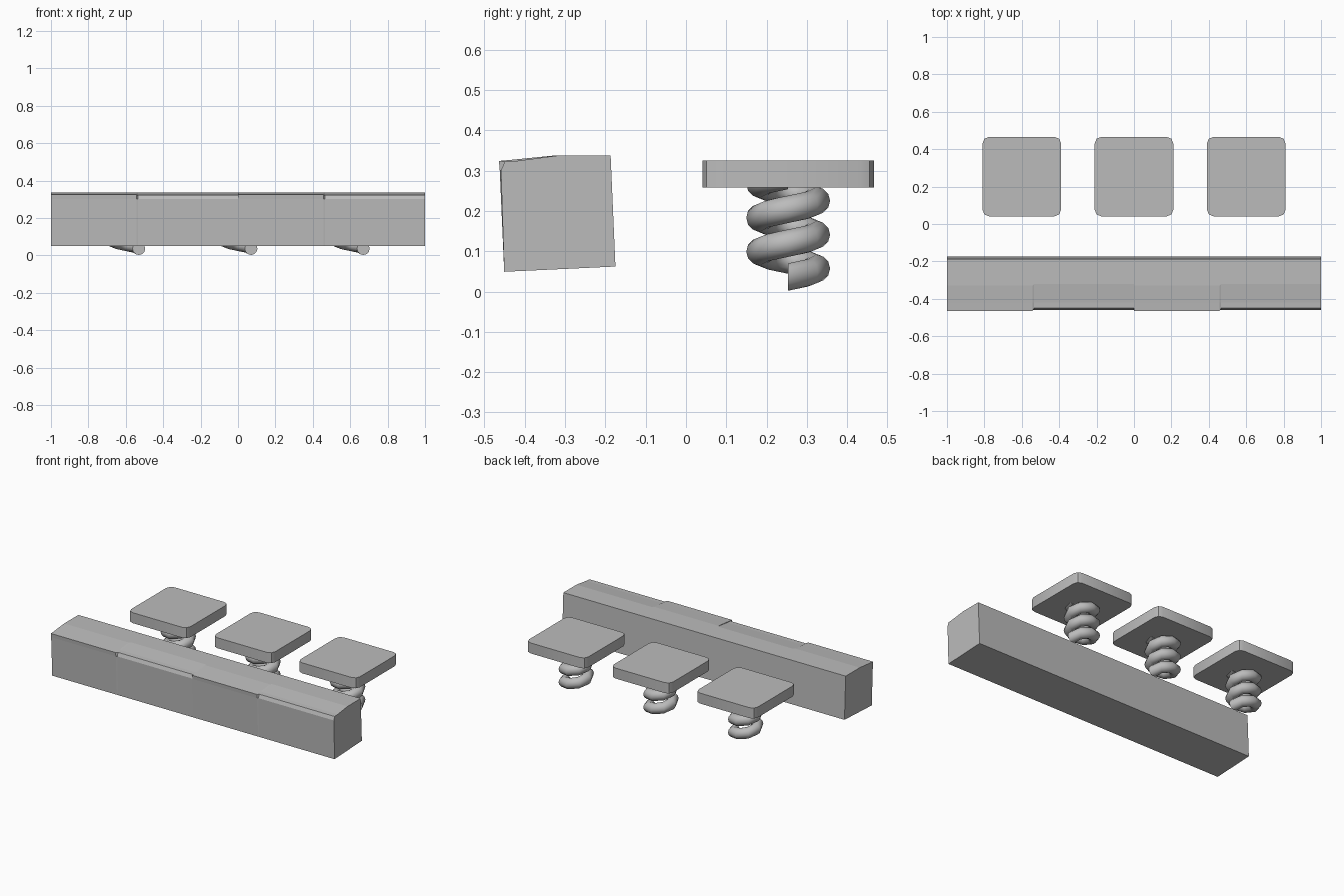
import bpy
import bmesh
from math import cos, sin, pi, radians

cube = bpy.data.objects.get("Cube")
if cube:
    bpy.data.objects.remove(cube, do_unlink=True)

grey = bpy.data.materials.new("plain grey")
grey.use_nodes = True
grey.diffuse_color = (0.5, 0.5, 0.5, 1)
grey.node_tree.nodes["Principled BSDF"].inputs["Base Color"].default_value = (0.5, 0.5, 0.5, 1)


def finish(name, bm, smooth=None):
    """Turn a bmesh into a named object with the grey material."""
    bmesh.ops.recalc_face_normals(bm, faces=bm.faces)
    mesh = bpy.data.meshes.new(name)
    bm.to_mesh(mesh)
    bm.free()
    mesh.materials.append(grey)
    obj = bpy.data.objects.new(name, mesh)
    bpy.context.collection.objects.link(obj)
    if smooth:
        bpy.ops.object.select_all(action="DESELECT")
        obj.select_set(True)
        bpy.context.view_layer.objects.active = obj
        bpy.ops.object.shade_smooth_by_angle(angle=radians(smooth))
    return obj


def loft(rings):
    """Skin a list of equal rings of points and cap both ends."""
    bm = bmesh.new()
    rows = [[bm.verts.new(p) for p in ring] for ring in rings]
    n = len(rows[0])
    for a, b in zip(rows, rows[1:]):
        for i in range(n):
            j = (i + 1) % n
            bm.faces.new((a[i], a[j], b[j], b[i]))
    bm.faces.new(rows[0])
    bm.faces.new(rows[-1])
    return bm


# Beam: two equal lengths, each with a full part and a part with a worn front edge
FULL = [(-.451, .049), (-.462, .30), (-.464, .324), (-.42, .328), (-.33, .337),
        (-.187, .337), (-.175, .062)]
WORN = [(-.451, .049), (-.459, .30), (-.45, .322), (-.42, .324), (-.32, .337),
        (-.187, .337), (-.175, .062)]


def beam(name, start):
    stations = [(0, FULL), (.458, FULL), (.466, WORN), (1, WORN)]
    finish(name, loft([[(start + x, y, z) for y, z in ring] for x, ring in stations]))


beam("beam_right", -1)
beam("beam_left", 0)


# Pads: flat slabs with rounded corners
def pad(name, x):
    bm = bmesh.new()
    bmesh.ops.create_cube(bm, size=1)
    bmesh.ops.scale(bm, vec=(.42, .425, .067), verts=bm.verts)
    bmesh.ops.translate(bm, vec=(x, .2535, .291), verts=bm.verts)
    upright = [e for e in bm.edges
               if abs(e.verts[0].co.z - e.verts[1].co.z) > .05]
    bmesh.ops.bevel(bm, geom=upright, offset=.035, segments=2,
                    profile=.5, affect="EDGES")
    finish(name, bm, 40)


# Springs: round wire wound up three turns
def spring(name, x, radius=.07, wire=.034, pitch=.084, turns=3, steps=8, sides=12):
    rings = []
    for k in range(turns * steps + 1):
        a = 2 * pi * k / steps
        height = wire + .002 + pitch * k / steps
        ring = []
        for s in range(sides):
            t = 2 * pi * s / sides
            r = radius + wire * cos(t)
            ring.append((x + r * cos(a), .2535 + r * sin(a), height + wire * sin(t)))
        rings.append(ring)
    finish(name, loft(rings), 60)


for side, x in (("right", -.6), ("middle", 0), ("left", .6)):
    pad("pad_" + side, x)
    spring("spring_" + side, x)
